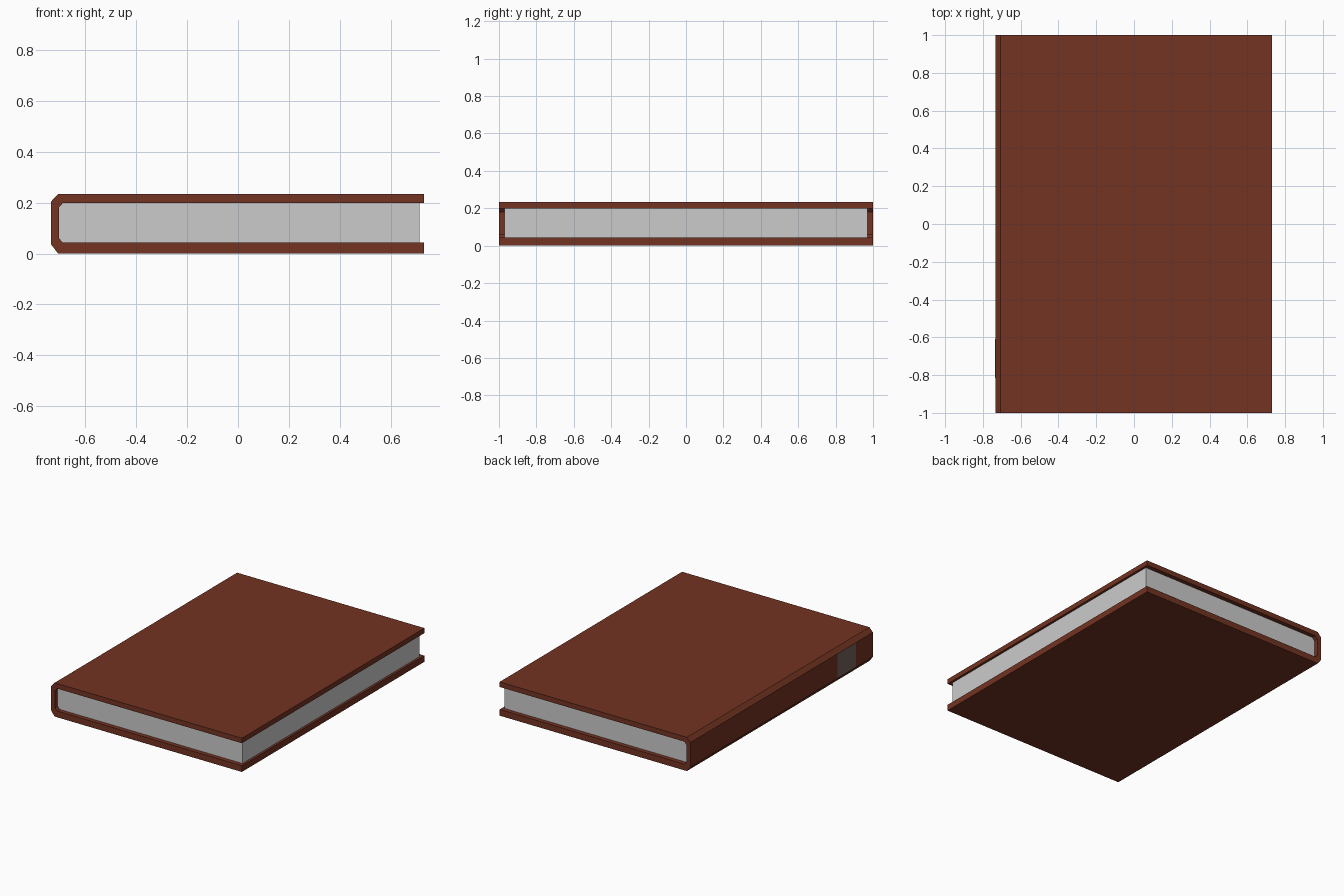
import bpy

if "Cube" in bpy.data.objects:
    bpy.data.objects.remove(bpy.data.objects["Cube"])


def material(name, color):
    mat = bpy.data.materials.new(name)
    mat.diffuse_color = (*color, 1)
    mat.use_nodes = True
    mat.node_tree.nodes["Principled BSDF"].inputs["Base Color"].default_value = mat.diffuse_color
    return mat


def extrude_profile(name, profile, y0, y1, mat=None):
    """Solid made by sweeping an XZ outline from y0 to y1."""
    n = len(profile)
    verts = [(x, y, z) for y in (y0, y1) for x, z in profile]
    faces = [tuple(range(n)), tuple(range(2 * n - 1, n - 1, -1))]
    faces += [(i, i + n, (i + 1) % n + n, (i + 1) % n) for i in range(n)]
    mesh = bpy.data.meshes.new(name)
    mesh.from_pydata(verts, [], faces)
    if mat:
        mesh.materials.append(mat)
    obj = bpy.data.objects.new(name, mesh)
    bpy.context.collection.objects.link(obj)
    return obj


leather = material("leather", (0.17, 0.033, 0.016))
label = material("label", (0.17, 0.12, 0.10))

# Wraparound cover: bottom board, chamfered spine, top board
cover = [(0.73, 0.0), (0.73, 0.043), (-0.688, 0.043), (-0.704, 0.06),
         (-0.704, 0.18), (-0.688, 0.199), (0.73, 0.199), (0.73, 0.234),
         (-0.707, 0.234), (-0.734, 0.205), (-0.734, 0.035), (-0.707, 0.0)]
extrude_profile("cover", cover[::-1], -1, 1, leather)

# Page block, inset from the cover on three sides
pages = [(0.714, 0.043), (0.714, 0.199), (-0.688, 0.199),
         (-0.704, 0.18), (-0.704, 0.06), (-0.688, 0.043)]
extrude_profile("pages", pages[::-1], -0.97, 0.97)

# Thin label band on the flat of the spine
band = [(-0.735, 0.035), (-0.733, 0.035), (-0.733, 0.205), (-0.735, 0.205)]
extrude_profile("spine_label", band, -0.815, -0.61, label)
